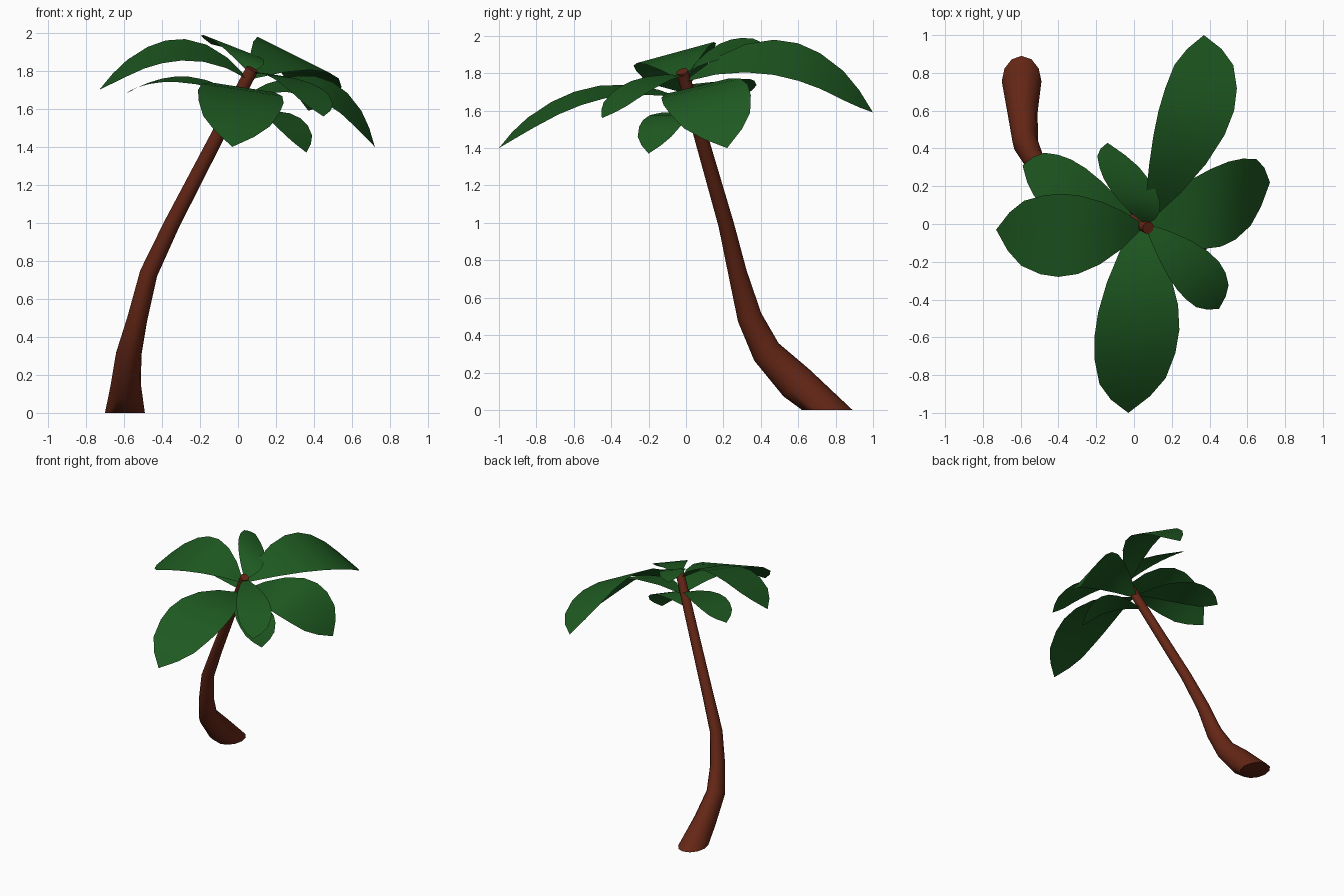
import bpy, bmesh, math
from mathutils import Vector

if "Cube" in bpy.data.objects:
    bpy.data.objects.remove(bpy.data.objects["Cube"])


def material(name, rgb):
    m = bpy.data.materials.new(name)
    m.diffuse_color = (*rgb, 1)
    m.use_nodes = True
    m.node_tree.nodes["Principled BSDF"].inputs["Base Color"].default_value = m.diffuse_color
    return m


bark = material("bark", (0.13, 0.02, 0.008))
green = material("leaf_green", (0.013, 0.1, 0.015))


def finish(bm, name, mat, angle):
    me = bpy.data.meshes.new(name)
    bm.to_mesh(me)
    bm.free()
    ob = bpy.data.objects.new(name, me)
    bpy.context.collection.objects.link(ob)
    me.materials.append(mat)
    bpy.ops.object.select_all(action='DESELECT')
    ob.select_set(True)
    bpy.context.view_layer.objects.active = ob
    bpy.ops.object.shade_smooth_by_angle(angle=math.radians(angle))
    return ob


# Trunk: leaning path with elliptical rings (x, y, z, radius u, radius v)
PATH = [(-.595, .755, 0, .105, .135), (-.59, .59, .145, .08, .1),
        (-.575, .43, .31, .067, .08), (-.53, .34, .495, .053, .066),
        (-.47, .275, .735, .047, .05), (-.35, .215, .99, .042, .042),
        (.075, -.02, 1.81, .033, .033)]
SIDES = 12


def trunk():
    bm = bmesh.new()
    pts = [Vector(p[:3]) for p in PATH]
    rings = []
    for i, (p, row) in enumerate(zip(pts, PATH)):
        if i == 0:
            t = Vector((0, 0, 1))
        else:
            t = (pts[min(i + 1, len(pts) - 1)] - pts[i - 1]).normalized()
        u = Vector((1, 0, 0))
        u = (u - t * u.dot(t)).normalized()
        v = t.cross(u)
        angles = [2 * math.pi * k / SIDES for k in range(SIDES)]
        rings.append([bm.verts.new(p + u * row[3] * math.cos(a) + v * row[4] * math.sin(a))
                      for a in angles])
    for a, b in zip(rings, rings[1:]):
        for k in range(SIDES):
            n = (k + 1) % SIDES
            bm.faces.new((a[k], a[n], b[n], b[k]))
    bm.faces.new(rings[0][::-1])
    bm.faces.new(rings[-1])
    finish(bm, "trunk", bark, 50)


# Leaf: arched midrib through base, widest section and tip, with tapering width
WIDTH = [(0, .04), (.15, .45), (.3, .75), (.45, .94), (.58, 1),
         (.7, .95), (.83, .78), (.92, .46), (1, 0)]
M = .58


def leaf(name, base, left, right, tip):
    base, left, right, tip = map(Vector, (base, left, right, tip))
    mid, side = (left + right) / 2, (left - right) / 2
    bm = bmesh.new()
    rows = []
    for t, w in WIDTH:
        p = (base * ((t - M) * (t - 1) / M) + mid * (t * (t - 1) / (M * (M - 1)))
             + tip * (t * (t - M) / (1 - M)))
        offsets = (-1, 0, 1) if w else (0,)
        rows.append([bm.verts.new(p + side * w * s) for s in offsets])
    for a, b in zip(rows, rows[1:]):
        for k in range(2):
            if len(b) == 1:
                bm.faces.new((a[k], a[k + 1], b[0]))
            else:
                bm.faces.new((a[k], a[k + 1], b[k + 1], b[k]))
    bm.normal_update()
    if sum(f.normal.z for f in bm.faces) < 0:
        bmesh.ops.reverse_faces(bm, faces=bm.faces[:])
    finish(bm, name, green, 60)


trunk()

# Crown: base, two edge points at the widest section, tip
leaf("leaf_left", (.05, -.01, 1.76), (-.38, .16, 1.96), (-.4, -.28, 1.84), (-.73, -.03, 1.7))
leaf("leaf_back", (.06, 0, 1.76), (.13, .6, 1.96), (.53, .6, 1.76), (.37, 1, 1.59))
leaf("leaf_right", (0, .03, 1.65), (.5, .33, 1.74), (.46, -.12, 1.63), (.72, .22, 1.4))
leaf("leaf_front", (.02, .02, 1.65), (-.21, -.6, 1.7), (.24, -.56, 1.63), (-.03, -1, 1.4))
leaf("leaf_front_right", (.06, 0, 1.79), (.45, -.2, 1.7), (.23, -.35, 1.73), (.45, -.45, 1.56))
leaf("leaf_top_small", (.06, 0, 1.79), (-.16, .24, 1.98), (.12, .17, 1.87), (-.14, .43, 1.94))
leaf("leaf_back_left", (0, .03, 1.67), (-.33, .34, 1.77), (-.4, .05, 1.74), (-.59, .31, 1.68))
leaf("leaf_lower_small", (-.04, .04, 1.56), (.33, 0, 1.55), (.15, -.23, 1.55), (.36, -.2, 1.37))
